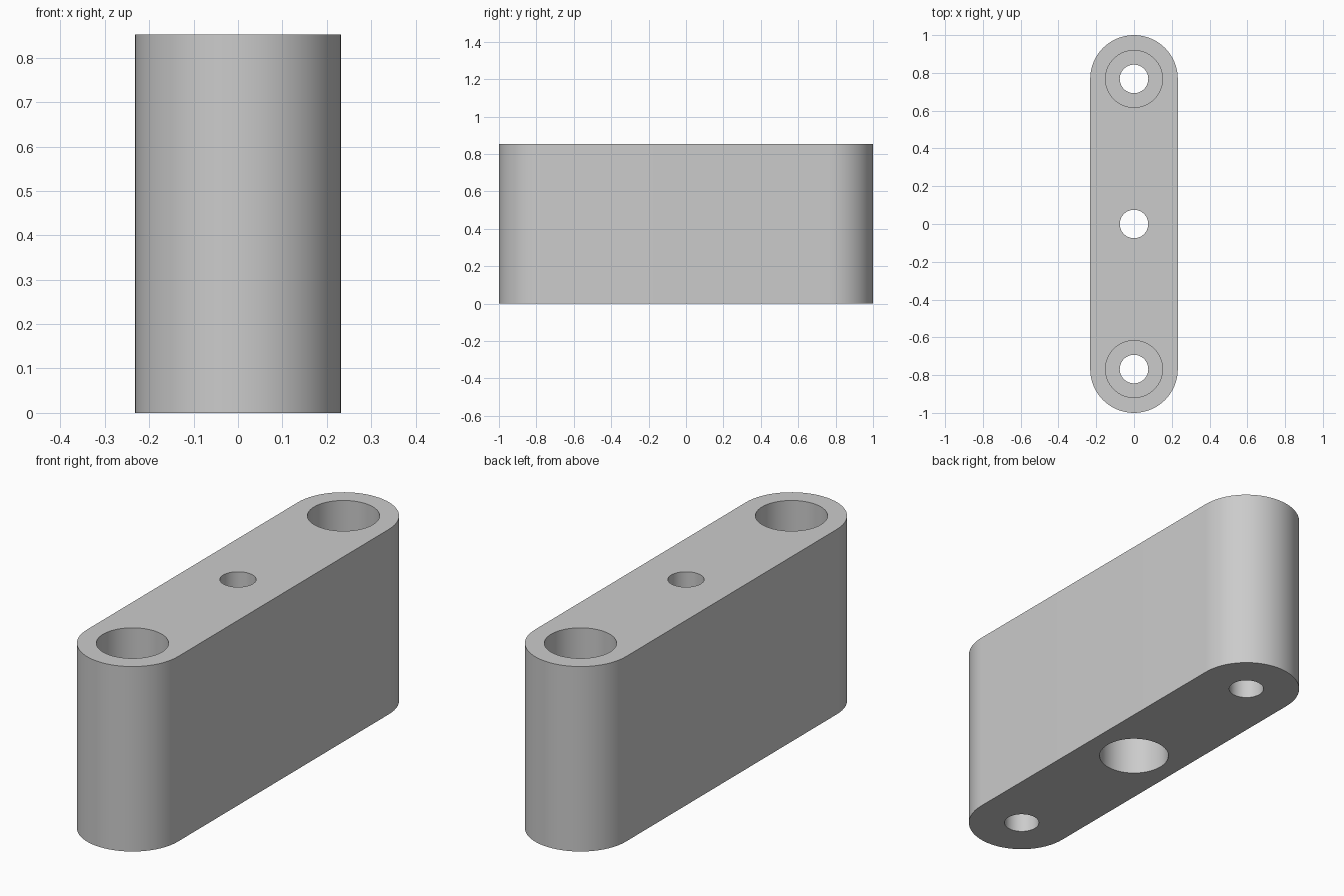
import bpy, bmesh, math

if "Cube" in bpy.data.objects:
    bpy.data.objects.remove(bpy.data.objects["Cube"])

WIDTH_R, HEIGHT, END_Y = 0.232, 0.852, 0.768
HOLE_R, BORE_R, BORE_DEPTH = 0.0755, 0.151, 0.43
SEG = 64

grey = bpy.data.materials.new("plain grey")
grey.diffuse_color = (0.6, 0.6, 0.6, 1)
grey.use_nodes = True
grey.node_tree.nodes["Principled BSDF"].inputs["Base Color"].default_value = grey.diffuse_color


def loft(name, rings):
    """Closed solid through a stack of matching point rings."""
    bm = bmesh.new()
    loops = [[bm.verts.new(p) for p in ring] for ring in rings]
    n = len(loops[0])
    for a, b in zip(loops, loops[1:]):
        for i in range(n):
            j = (i + 1) % n
            bm.faces.new((a[i], a[j], b[j], b[i]))
    bm.faces.new(loops[0][::-1])
    bm.faces.new(loops[-1])
    bmesh.ops.recalc_face_normals(bm, faces=bm.faces)
    mesh = bpy.data.meshes.new(name)
    bm.to_mesh(mesh)
    bm.free()
    mesh.materials.append(grey)
    obj = bpy.data.objects.new(name, mesh)
    bpy.context.collection.objects.link(obj)
    return obj


def circle(r, y, z):
    return [(r * math.cos(2 * math.pi * i / SEG),
             y + r * math.sin(2 * math.pi * i / SEG), z) for i in range(SEG)]


def slot(z):
    """Round-ended outline along y."""
    pts = []
    for side in (0, 1):
        for i in range(SEG // 2 + 1):
            a = math.pi * (side + 2 * i / SEG)
            y = END_Y if side == 0 else -END_Y
            pts.append((WIDTH_R * math.cos(a), y + WIDTH_R * math.sin(a), z))
    return pts


# Round-ended block
block = loft("spacer_block", [slot(0), slot(HEIGHT)])

# Stepped screw holes: outer pair bored from the top, middle one from below
for y, top in ((-END_Y, True), (0, False), (END_Y, True)):
    step = HEIGHT - BORE_DEPTH if top else BORE_DEPTH
    low, high = (HOLE_R, BORE_R) if top else (BORE_R, HOLE_R)
    cutter = loft("hole_cutter", [circle(low, y, -0.1), circle(low, y, step),
                                  circle(high, y, step), circle(high, y, HEIGHT + 0.1)])
    cutter.hide_render = True
    mod = block.modifiers.new("hole", 'BOOLEAN')
    mod.operation, mod.solver, mod.object = 'DIFFERENCE', 'EXACT', cutter
    bpy.context.view_layer.objects.active = block
    bpy.ops.object.modifier_apply(modifier=mod.name)
    bpy.data.objects.remove(cutter)

# Smooth round walls with crisp rims
bpy.ops.object.select_all(action='DESELECT')
block.select_set(True)
bpy.context.view_layer.objects.active = block
bpy.ops.object.shade_smooth_by_angle(angle=math.radians(30))
